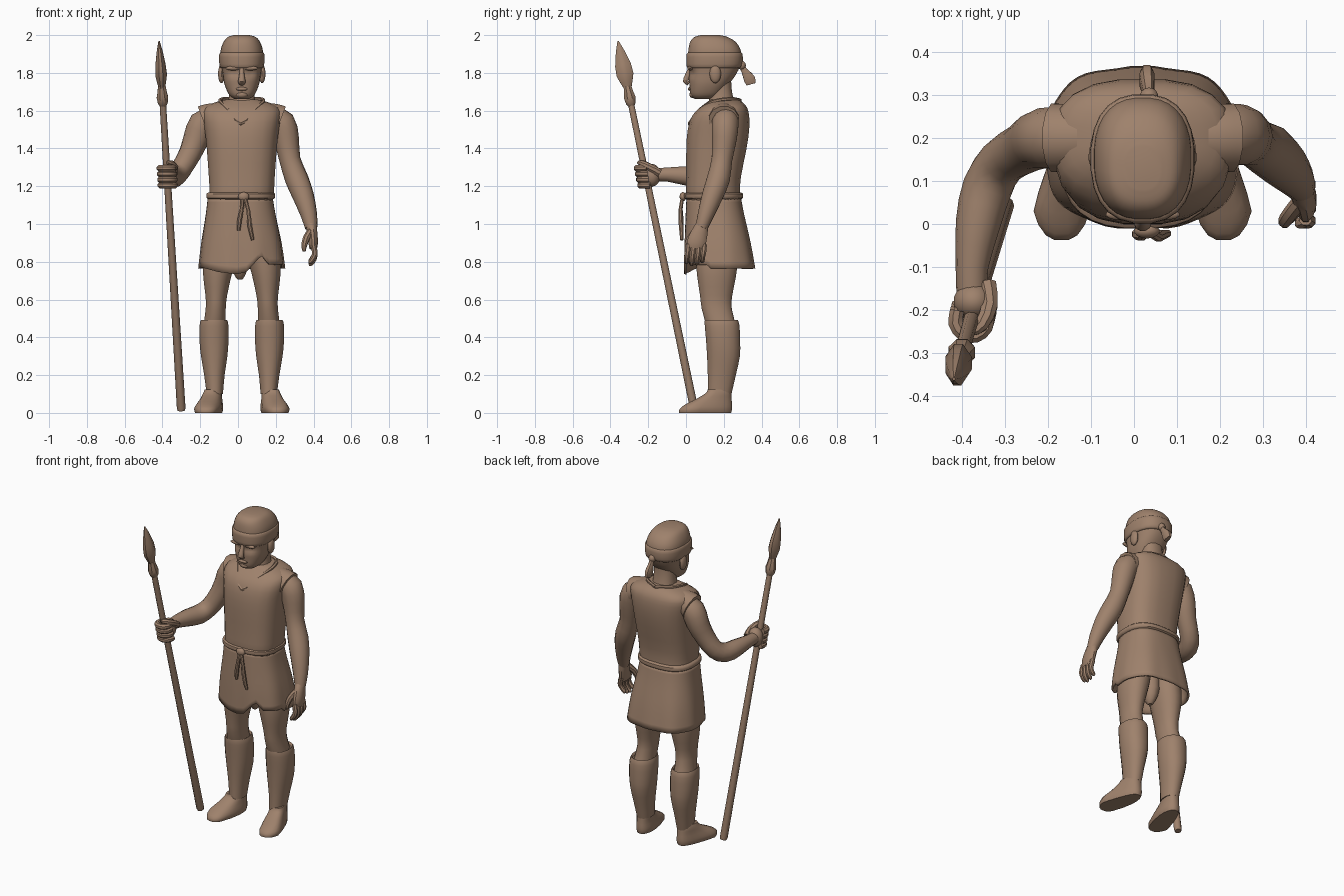
import bpy, bmesh, math
from mathutils import Vector

mat = bpy.data.materials.new("clay brown")
mat.diffuse_color = (0.345, 0.222, 0.150, 1)
CX = 0.02  # body centre line


def finish(name, bm):
    bmesh.ops.recalc_face_normals(bm, faces=bm.faces)
    me = bpy.data.meshes.new(name)
    bm.to_mesh(me)
    bm.free()
    me.materials.append(mat)
    ob = bpy.data.objects.new(name, me)
    bpy.context.collection.objects.link(ob)
    return ob


def refine(rows, k):
    """Catmull-Rom interpolation of rows of numbers."""
    out = []
    for i in range(len(rows) - 1):
        a, b, c, d = rows[max(i - 1, 0)], rows[i], rows[i + 1], rows[min(i + 2, len(rows) - 1)]
        for j in range(k):
            t = j / k
            out.append(tuple(0.5 * (2 * q + (r - p) * t + (2 * p - 5 * q + 4 * r - s) * t * t
                                    + (3 * q - p - 3 * r + s) * t ** 3)
                             for p, q, r, s in zip(a, b, c, d)))
    return out + [tuple(rows[-1])]


def skin(name, rings, n, power, caps=True):
    bm = bmesh.new()
    loops = []
    for c, u, v in rings:
        loop = []
        for i in range(n):
            a = 2 * math.pi * (i + 0.5) / n
            f = [math.copysign(abs(w) ** (2 / power), w) for w in (math.cos(a), math.sin(a))]
            loop.append(bm.verts.new(c + u * f[0] + v * f[1]))
        loops.append(loop)
    for p, q in zip(loops, loops[1:]):
        for i in range(n):
            j = (i + 1) % n
            bm.faces.new((p[i], p[j], q[j], q[i]))
    if caps:
        bm.faces.new(loops[0])
        bm.faces.new(loops[-1])
    return finish(name, bm)


def stack(name, rows, n=16, k=2, power=2.3, caps=True):
    """Horizontal sections: z, x centre, half width, y front, y back."""
    rings = [(Vector((x, (f + b) / 2, z)), Vector((h, 0, 0)), Vector((0, (b - f) / 2, 0)))
             for z, x, h, f, b in refine(rows, k)]
    return skin(name, rings, n, power, caps)


def tube(name, rows, n=12, k=2, power=2.0, ref=(1, 0, 0)):
    """Sections across a path: x, y, z, radius, optional second radius."""
    rows = refine([r if len(r) == 5 else r + (r[3],) for r in rows], k)
    pts = [Vector(r[:3]) for r in rows]
    rings = []
    for i, r in enumerate(rows):
        t = (pts[min(i + 1, len(pts) - 1)] - pts[max(i - 1, 0)]).normalized()
        u = t.cross(Vector(ref)).normalized()
        rings.append((pts[i], u * r[3], u.cross(t) * r[4]))
    return skin(name, rings, n, power)


def ball(name, loc, size):
    bm = bmesh.new()
    bmesh.ops.create_uvsphere(bm, u_segments=14, v_segments=9, radius=1)
    for v in bm.verts:
        v.co = Vector(v.co[i] * size[i] + loc[i] for i in range(3))
    return finish(name, bm)


# Torso in tunic, neck
stack("tunic", [(1.12, .015, .170, .005, .288), (1.17, CX, .172, -.002, .287), (1.25, CX, .176, 0, .292),
                (1.40, CX, .187, 0, .322), (1.50, CX, .198, .008, .336), (1.57, CX, .208, .030, .336),
                (1.615, CX, .200, .070, .325), (1.645, CX, .140, .110, .300), (1.66, CX, .080, .130, .270)],
      n=20, power=2.7)
stack("neck", [(1.57, CX, .09, .07, .28), (1.65, CX, .072, .12, .255), (1.72, CX, .066, .125, .242),
               (1.78, CX, .066, .125, .24)])
tube("collar", [(CX, .285, 1.655, .010), (-.07, .24, 1.662, .010), (-.095, .15, 1.65, .010),
                (-.055, .075, 1.605, .010), (.015, .018, 1.53, .010), (.09, .075, 1.605, .010),
                (.135, .15, 1.65, .010), (.11, .24, 1.662, .010), (CX, .285, 1.655, .010)],
     n=6, k=3, ref=(0, 0, 1))
for s in (-1, 1):
    tube("tunic_shoulder", [(CX + s * .12, .2, 1.57, .075), (CX + s * .17, .2, 1.56, .08),
                            (CX + s * .205, .2, 1.548, .082)])

# Skirt with ragged front hem and slit
HEM = [(-.3, .01), (-.21, .01), (-.1, -.02), (.03, -.035), (.125, .07), (.165, .02), (.3, .02)]


def hem(x):
    for (a, p), (b, q) in zip(HEM, HEM[1:]):
        if a <= x <= b:
            return p + (q - p) * (x - a) / (b - a)
    return 0


skirt = stack("skirt", [(1.135, .012, .173, .002, .292), (1.05, .014, .185, -.002, .308),
                        (.9, .018, .212, -.008, .342), (.765, CX, .228, -.010, .366)],
              n=56, k=3, power=2.6, caps=False)
for v in skirt.data.vertices:
    t = (1.135 - v.co.z) / .37
    a = math.atan2(v.co.y - .17, v.co.x - CX)
    ripple = 1 + .014 * t * math.sin(9 * a)
    v.co.x = CX + (v.co.x - CX) * ripple
    v.co.y = .17 + (v.co.y - .17) * ripple
    if v.co.y < .12:
        v.co.z += max(0, (t - .45) / .55) * hem(v.co.x)
mod = skirt.modifiers.new("cloth", "SOLIDIFY")
mod.thickness = .012
tube("loincloth", [(.01, .16, .95, .06, .06), (.01, .16, .80, .06, .05), (.01, .16, .73, .035, .03),
                   (.01, .16, .705, .012, .012)])

# Belt with knot and hanging ends
stack("belt", [(1.13, .014, .170, .003, .290), (1.138, .014, .182, -.010, .302),
               (1.16, .015, .182, -.010, .302), (1.168, .015, .170, .003, .290)], n=28, k=2, power=2.6)
ball("belt_knot", (.03, -.016, 1.145), (.03, .018, .024))
tube("belt_end_left", [(.025, -.018, 1.14, .010), (.02, -.028, 1.08, .011), (.008, -.024, 1.02, .013),
                       (.004, -.022, .965, .009)], n=8)
tube("belt_end_right", [(.035, -.018, 1.14, .010), (.055, -.030, 1.07, .011), (.062, -.026, .99, .013),
                        (.078, -.022, .915, .009)], n=8)

# Legs, boots, feet
for s in (-1, 1):
    x = lambda d: CX + s * d
    stack("leg", [(1.0, x(.09), .08, .05, .27), (.82, x(.118), .086, .05, .275), (.72, x(.13), .075, .058, .266),
                  (.62, x(.135), .058, .073, .246), (.55, x(.138), .054, .082, .244),
                  (.45, x(.146), .06, .11, .27)], power=2.1)
    stack("boot", [(.480, x(.147), .060, .11, .265), (.492, x(.147), .070, .098, .275),
                   (.46, x(.147), .078, .098, .285), (.38, x(.147), .078, .105, .288),
                   (.30, x(.146), .071, .11, .287), (.2, x(.145), .055, .114, .265),
                   (.1, x(.143), .044, .114, .242)], power=2.2)
    foot = stack("foot", [(0, 0, .060, -.038, .240), (.02, 0, .066, -.036, .245), (.045, 0, .063, -.004, .245),
                          (.075, 0, .056, .055, .242), (.105, 0, .052, .105, .240), (.125, 0, .045, .115, .236)],
                 n=20, power=2.5)
    for v in foot.data.vertices:  # narrow heel, toes turned outward
        w = max(0, min(1, (.25 - v.co.y) / .22))
        v.co.x = x(.143) + v.co.x * (.78 + .3 * w) + s * .045 * w ** 1.5

# Head with eye sockets
head = stack("head", [(1.662, CX, .040, .045, .14), (1.685, CX, .068, .024, .185), (1.74, CX, .092, .018, .228),
                      (1.80, CX, .102, .012, .270), (1.86, CX, .112, .010, .293), (1.92, CX, .112, .012, .290),
                      (1.965, CX, .096, .022, .262), (1.99, CX, .074, .045, .220), (2.0, CX, .040, .080, .18)],
             n=32, k=4, power=2.4)
for v in head.data.vertices:
    if v.co.y < .1:
        for s in (-1, 1):
            d = ((v.co.x - CX - s * .045) / .03) ** 2 + ((v.co.z - 1.80) / .02) ** 2
            v.co.y += .018 * math.exp(-d)
tube("nose", [(CX, .022, 1.825, .010, .012), (CX, .008, 1.785, .015, .014), (CX, -.001, 1.757, .016, .020),
              (CX, .015, 1.742, .010, .016)], n=10)
ball("mouth", (CX, .022, 1.715), (.032, .012, .010))
ball("chin", (CX, .036, 1.685), (.032, .018, .018))
for s in (-1, 1):
    ball("ear", (CX + s * .108, .155, 1.795), (.018, .030, .050))
    ball("brow", (CX + s * .045, .022, 1.825), (.042, .014, .012))

# Headband with tied tail
stack("headband", [(1.825, CX, .108, .012, .282), (1.832, CX, .117, .003, .296), (1.865, CX, .121, .001, .302),
                   (1.9, CX, .120, .002, .300), (1.908, CX, .112, .014, .290)], n=24, power=2.4)
ball("headband_knot", (.035, .295, 1.84), (.022, .022, .024))
tube("headband_tail", [(.035, .29, 1.845, .014, .012), (.033, .31, 1.81, .018, .014),
                       (.030, .335, 1.77, .032, .018), (.030, .345, 1.74, .026, .012)], n=8, power=3)

# Arms
tube("right_arm", [(-.13, .2, 1.56, .06), (-.19, .2, 1.53, .072), (-.222, .195, 1.45, .068),
                   (-.255, .175, 1.37, .060), (-.305, .145, 1.285, .056), (-.34, .085, 1.25, .058),
                   (-.362, 0, 1.255, .052), (-.376, -.1, 1.262, .038), (-.376, -.16, 1.26, .036)], n=14)
tube("left_arm", [(.17, .21, 1.57, .06), (.232, .208, 1.535, .072), (.256, .203, 1.45, .067),
                  (.275, .19, 1.34, .056), (.31, .172, 1.24, .062), (.345, .14, 1.15, .057),
                  (.375, .105, 1.05, .044), (.388, .082, .98, .033)], n=14)

# Spear
BASE, TIP = Vector((-.30, .045, .012)), Vector((-.418, -.36, 1.97))


def on_spear(z):
    return tuple(BASE + (TIP - BASE) * ((z - BASE.z) / (TIP.z - BASE.z)))


tube("spear_shaft", [on_spear(.012) + (.019,), on_spear(.025) + (.023,), on_spear(1.7) + (.017,)], n=10, k=1)
tube("spear_binding", [on_spear(z) + (r,) for z, r in
                       ((1.625, .018), (1.64, .028), (1.67, .033), (1.70, .026), (1.73, .022))], n=8, k=1)
tube("spear_blade", [on_spear(z) + (a, b) for z, a, b in
                     ((1.71, .018, .016), (1.75, .035, .026), (1.79, .050, .034), (1.84, .047, .030),
                      (1.91, .027, .018), (1.968, .004, .004))], n=8, k=1, power=1.6)

# Right fist around the shaft
ball("right_palm", (-.372, -.180, 1.258), (.048, .046, .060))
for i in range(4):
    c = on_spear(1.205 + .03 * i)
    pts = []
    for deg in (150, 195, 240, 285, 330, 375):
        a = math.radians(deg)
        pts.append((c[0] + .038 * math.cos(a), c[1] + .040 * math.sin(a), c[2], .018))
    tube("right_finger", pts, n=8, ref=(0, 0, 1))
tube("right_thumb", [(-.34, -.14, 1.27, .022), (-.335, -.19, 1.30, .020), (-.355, -.235, 1.322, .017),
                     (-.375, -.25, 1.325, .010)], n=8, ref=(0, 0, 1))

# Left hand, relaxed
tube("left_palm", [(.386, .088, 1.0, .033, .030), (.393, .07, .95, .046, .028), (.398, .055, .90, .052, .026),
                   (.398, .050, .87, .046, .020)])
for i in range(4):
    y = .008 + .028 * i
    d = .012 * abs(i - 1.3)
    tube("left_finger", [(.398, y + .004, .89, .016), (.407, y, .85, .016), (.402, y - .004, .81 + d, .015),
                         (.384, y - .006, .785 + d, .013), (.375, y - .006, .78 + d, .007)], n=8)
tube("left_thumb", [(.385, .05, .96, .020), (.362, .022, .925, .019), (.350, .006, .885, .016),
                    (.350, .0, .855, .009)], n=8)

# Smooth shading with sharp edges kept
for ob in bpy.data.objects:
    ob.select_set(True)
bpy.context.view_layer.objects.active = skirt
bpy.ops.object.shade_smooth_by_angle(angle=math.radians(40))
